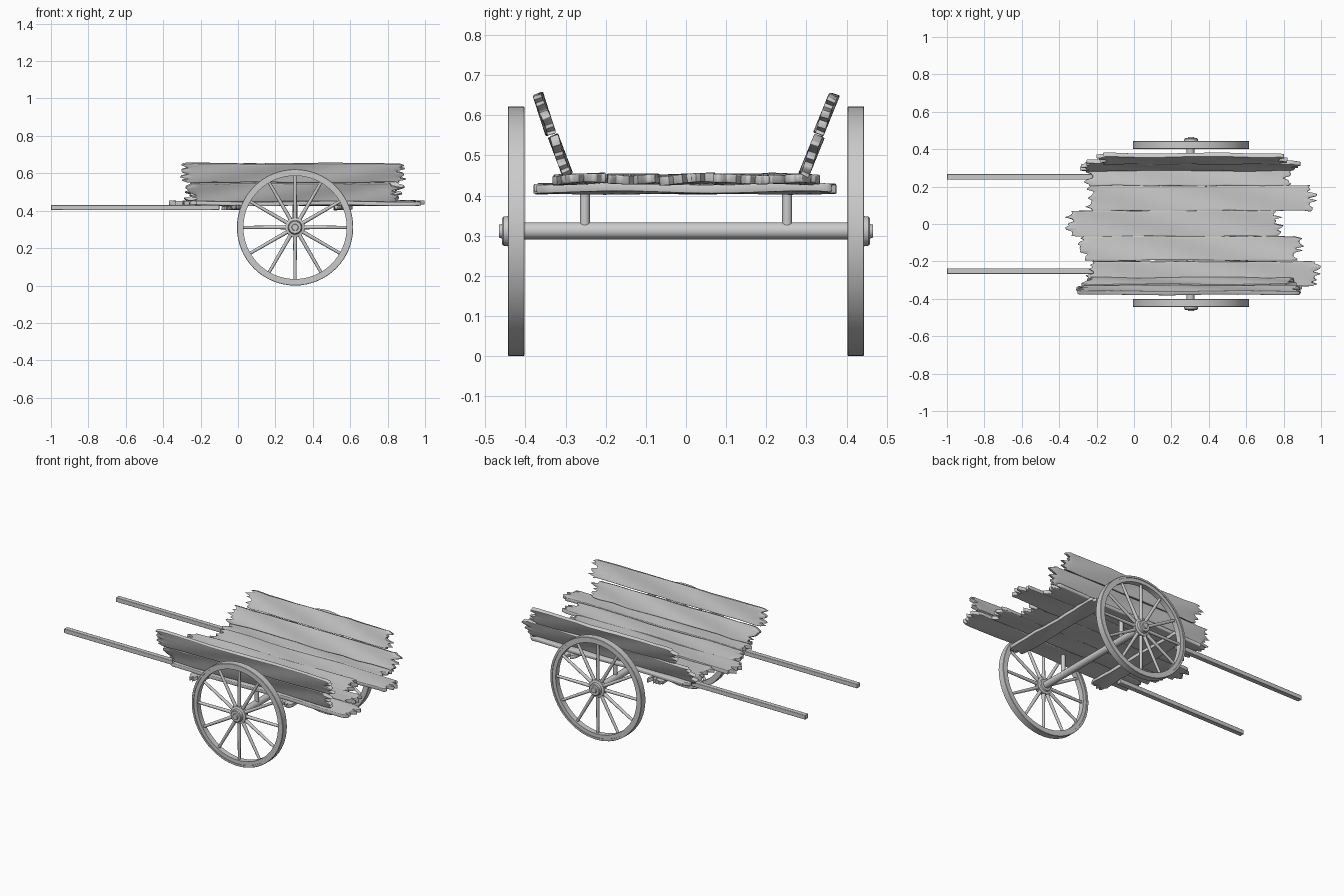
import bpy, bmesh, math, random
from mathutils import Matrix, Vector

if "Cube" in bpy.data.objects:
    bpy.data.objects.remove(bpy.data.objects["Cube"])

WX, WY, WZ = 0.305, 0.423, 0.311   # wheel centre


def finish(name, bm, angle=35):
    bmesh.ops.recalc_face_normals(bm, faces=bm.faces)
    me = bpy.data.meshes.new(name)
    bm.to_mesh(me)
    bm.free()
    me.shade_smooth()
    me.set_sharp_from_angle(angle=math.radians(angle))
    ob = bpy.data.objects.new(name, me)
    bpy.context.collection.objects.link(ob)
    return ob


def modify(ob, kind, **settings):
    m = ob.modifiers.new(kind.title(), kind)
    for key, value in settings.items():
        setattr(m, key, value)


def mirror_y(ob):
    modify(ob, 'MIRROR', use_axis=(False, True, False))


def cylinder(bm, a, b, r1, r2, seg=16):
    a, b = Vector(a), Vector(b)
    d = b - a
    mat = Matrix.Translation((a + b) / 2) @ d.to_track_quat('Z', 'Y').to_matrix().to_4x4()
    bmesh.ops.create_cone(bm, cap_ends=True, segments=seg, radius1=r1, radius2=r2,
                          depth=d.length, matrix=mat)


def lathe(name, profile, steps, closed):
    """Spin (radius, y) points around the wheel centre."""
    bm = bmesh.new()
    vs = [bm.verts.new((WX + r, y, WZ)) for r, y in profile]
    pairs = list(zip(vs, vs[1:])) + ([(vs[-1], vs[0])] if closed else [])
    es = [bm.edges.new(p) for p in pairs]
    bmesh.ops.spin(bm, geom=vs + es, cent=(WX, 0, WZ), axis=(0, 1, 0),
                   angle=2 * math.pi, steps=steps)
    bmesh.ops.remove_doubles(bm, verts=bm.verts, dist=1e-5)
    return finish(name, bm)


def plank(name, x0, x1, width, seed, mat, thick=0.022, rag=0.06, rows=13, cols=12):
    """Weathered board along local x with splintered ends."""
    rnd = random.Random(seed)
    bm = bmesh.new()
    ends = []
    for _ in range(2):
        e = [rag * rnd.random() for _ in range(rows)]
        e[rnd.randint(2, rows - 3)] = 0
        e[0] = max(e[0], rag * 0.6)
        e[-1] = max(e[-1], rag * 0.6)
        ends.append(e)
    left, right = x0 + rag * 1.15, x1 - rag * 1.15
    phase, twist = rnd.uniform(0, 6), rnd.uniform(-0.04, 0.04)
    grid = []
    for i in range(cols + 1):
        lo, hi = rnd.uniform(-0.003, 0.003), rnd.uniform(-0.003, 0.003)
        line = []
        for j in range(rows):
            t = j / (rows - 1)
            x = left + (right - left) * (i - 1) / (cols - 2)
            if i == 0:
                x = x0 + ends[0][j]
            elif i == cols:
                x = x1 - ends[1][j]
            y = -width / 2 + lo + t * (width + hi - lo)
            z = y * twist + 0.003 * math.sin(i * 0.9 + phase + t * 4)
            line.append(bm.verts.new(mat @ Vector((x, y, z))))
        grid.append(line)
    for i in range(cols):
        for j in range(rows - 1):
            bm.faces.new((grid[i][j], grid[i + 1][j], grid[i + 1][j + 1], grid[i][j + 1]))
    ob = finish(name, bm)
    modify(ob, 'SOLIDIFY', thickness=thick, offset=0)
    modify(ob, 'BEVEL', width=0.005, segments=2, limit_method='ANGLE',
           angle_limit=math.radians(50))
    return ob


# Floor boards: y centre, width, x range
floor = [(0.268, 0.128, -0.27, 0.85), (0.138, 0.138, -0.26, 0.98),
         (0.003, 0.138, -0.37, 0.80), (-0.130, 0.130, -0.30, 0.91),
         (-0.265, 0.130, -0.26, 1.0)]
for k, (y, w, a, b) in enumerate(floor):
    plank(f"floor_board_{k + 1}", a, b, w, 10 + k, Matrix.Translation((0, y, 0.441)))

# Leaning side boards: side, y, z, tilt, x range
sides = [("lower", -1, 0.313, 0.500, 70, -0.28, 0.87),
         ("upper", -1, 0.353, 0.603, 70, -0.31, 0.90),
         ("lower", 1, 0.313, 0.500, 70, -0.29, 0.89),
         ("upper", 1, 0.350, 0.603, 70, -0.20, 0.82)]
for k, (label, s, y, z, tilt, a, b) in enumerate(sides):
    mat = Matrix.Translation((0, s * y, z)) @ Matrix.Rotation(math.radians(s * tilt), 4, 'X')
    side = "front" if s < 0 else "back"
    plank(f"{label}_{side}_side_board", a, b, 0.104, 30 + k, mat)

# Cross boards under the floor
for k, x in enumerate((-0.037, 0.562)):
    mat = Matrix.Translation((x, 0, 0.417)) @ Matrix.Rotation(math.pi / 2, 4, 'Z')
    plank(f"cross_board_{k + 1}", -0.38, 0.375, 0.095, 50 + k, mat, thick=0.021, rag=0.04)

# Handles
bm = bmesh.new()
bmesh.ops.create_cube(bm, size=1, matrix=Matrix.Translation((-0.55, 0.252, 0.417))
                      @ Matrix.Diagonal((0.9, 0.03, 0.027, 1)))
handle = finish("handles", bm)
modify(handle, 'BEVEL', width=0.003, segments=2)
mirror_y(handle)

# Axle and posts
bm = bmesh.new()
cylinder(bm, (WX - 0.003, -0.41, WZ + 0.001), (WX - 0.003, 0.41, WZ + 0.001), 0.021, 0.021, 24)
finish("axle", bm)
bm = bmesh.new()
cylinder(bm, (WX, 0.252, 0.32), (WX, 0.252, 0.432), 0.0125, 0.0125)
mirror_y(finish("axle_posts", bm))

# Wheels: tyre, rim, hub and spokes
mirror_y(lathe("wheel_tyres", [(0.298, 0.402), (0.309, 0.402), (0.311, 0.404), (0.311, 0.442),
                               (0.309, 0.444), (0.298, 0.444)], 64, True))
mirror_y(lathe("wheel_rims", [(0.276, 0.406), (0.299, 0.406), (0.299, 0.440),
                              (0.276, 0.440)], 64, True))
mirror_y(lathe("wheel_hubs", [(0.0, 0.402), (0.034, 0.402), (0.038, 0.408), (0.052, 0.411),
                              (0.052, 0.436), (0.038, 0.440), (0.036, 0.455), (0.032, 0.459),
                              (0.018, 0.459), (0.016, 0.466), (0.0, 0.466)], 32, False))
bm = bmesh.new()
for k in range(12):
    a = k * math.pi / 6
    d = Vector((math.cos(a), 0, math.sin(a)))
    c = Vector((WX, WY, WZ))
    cylinder(bm, c + d * 0.035, c + d * 0.285, 0.0105, 0.008, 12)
mirror_y(finish("wheel_spokes", bm))
